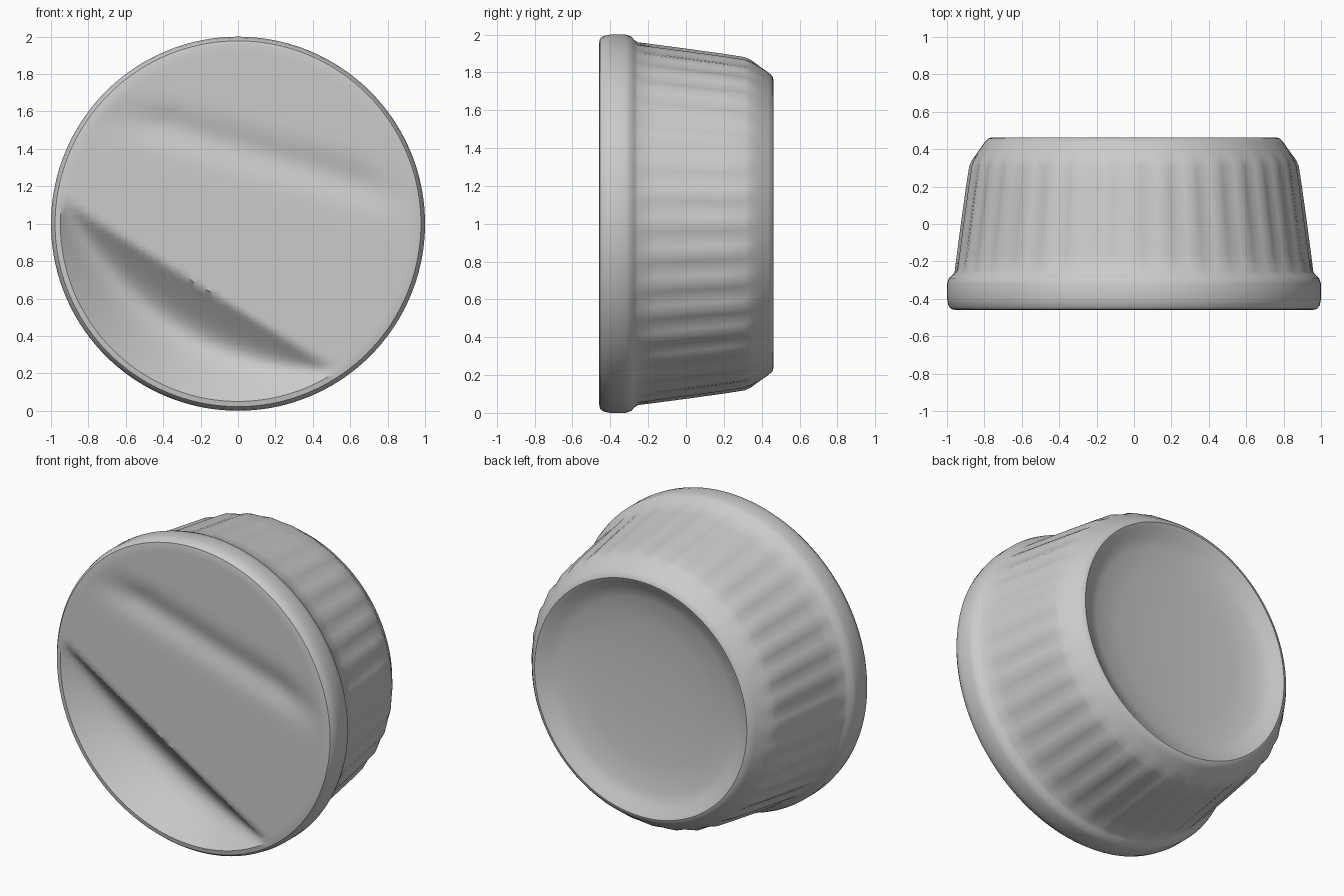
import bpy, bmesh
from math import sin, cos, pi, exp, sqrt

if "Cube" in bpy.data.objects:
    bpy.data.objects.remove(bpy.data.objects["Cube"])

SEG = 144
CZ = 1.0


def skin(name, rings):
    """Join rings of points (first and last collapse to the axis)."""
    bm = bmesh.new()
    loops = [[bm.verts.new(p) for p in ring] for ring in rings]
    for a, b in zip(loops, loops[1:]):
        for i in range(SEG):
            j = (i + 1) % SEG
            bm.faces.new((a[i], a[j], b[j], b[i]))
    bmesh.ops.remove_doubles(bm, verts=bm.verts, dist=0.0002)
    bmesh.ops.recalc_face_normals(bm, faces=bm.faces)
    me = bpy.data.meshes.new(name)
    bm.to_mesh(me)
    bm.free()
    ob = bpy.data.objects.new(name, me)
    bpy.context.collection.objects.link(ob)
    bpy.ops.object.select_all(action='DESELECT')
    ob.select_set(True)
    bpy.context.view_layer.objects.active = ob
    bpy.ops.object.shade_smooth_by_angle(angle=0.7)
    return ob


def front_depth(x, z):
    """How far the filled front sinks behind the rim plane."""
    r = sqrt(x * x + z * z)
    # pocket at lower left, bounded by a chord and by the rim
    d = (x + 0.93) * -0.527 + (z - 0.12) * -0.85
    a, b = d * 1.0, (0.95 - r) * 0.85
    pocket = 0.0
    if a > 0 and b > 0:
        pocket = a * b / (a ** 3 + b ** 3) ** (1 / 3)
        pocket = min(pocket, a, b)
    # shallow valley across the upper part
    v = (x + 0.7) * 0.287 + (z - 0.62) * 0.958
    valley = 0.03 * exp(-(v / 0.1) ** 2) * max(0.0, min(1.0, (0.93 - r) * 4))
    return max(pocket, valley)


angles = [2 * pi * i / SEG for i in range(SEG)]
rings = []

# sunken front fill, from centre to rim
STEPS = 34
for k in range(STEPS + 1):
    r = 0.95 * k / STEPS
    rings.append([(r * cos(t), -0.46 + front_depth(r * cos(t), r * sin(t)),
                   CZ + r * sin(t)) for t in angles])

# rim, fluted tapering wall, foot and hollow base: radius, y, flute depth
profile = [(0.978, -0.455, 0), (0.993, -0.435, 0), (1.0, -0.40, 0),
           (1.0, -0.32, 0), (0.99, -0.29, 0), (0.97, -0.272, 0),
           (0.957, -0.255, 0.002), (0.94, -0.16, 0.007), (0.915, 0.02, 0.008),
           (0.89, 0.2, 0.008), (0.874, 0.31, 0.007), (0.862, 0.345, 0.003),
           (0.835, 0.385, 0), (0.80, 0.435, 0), (0.78, 0.457, 0),
           (0.76, 0.463, 0), (0.735, 0.452, 0), (0.69, 0.42, 0),
           (0.62, 0.395, 0), (0.45, 0.375, 0), (0.22, 0.365, 0), (0, 0.362, 0)]
for r, y, f in profile:
    ring = []
    for t in angles:
        q = r + f * cos(36 * t)
        ring.append((q * cos(t), y, CZ + q * sin(t)))
    rings.append(ring)

skin("ramekin_dish", rings)
